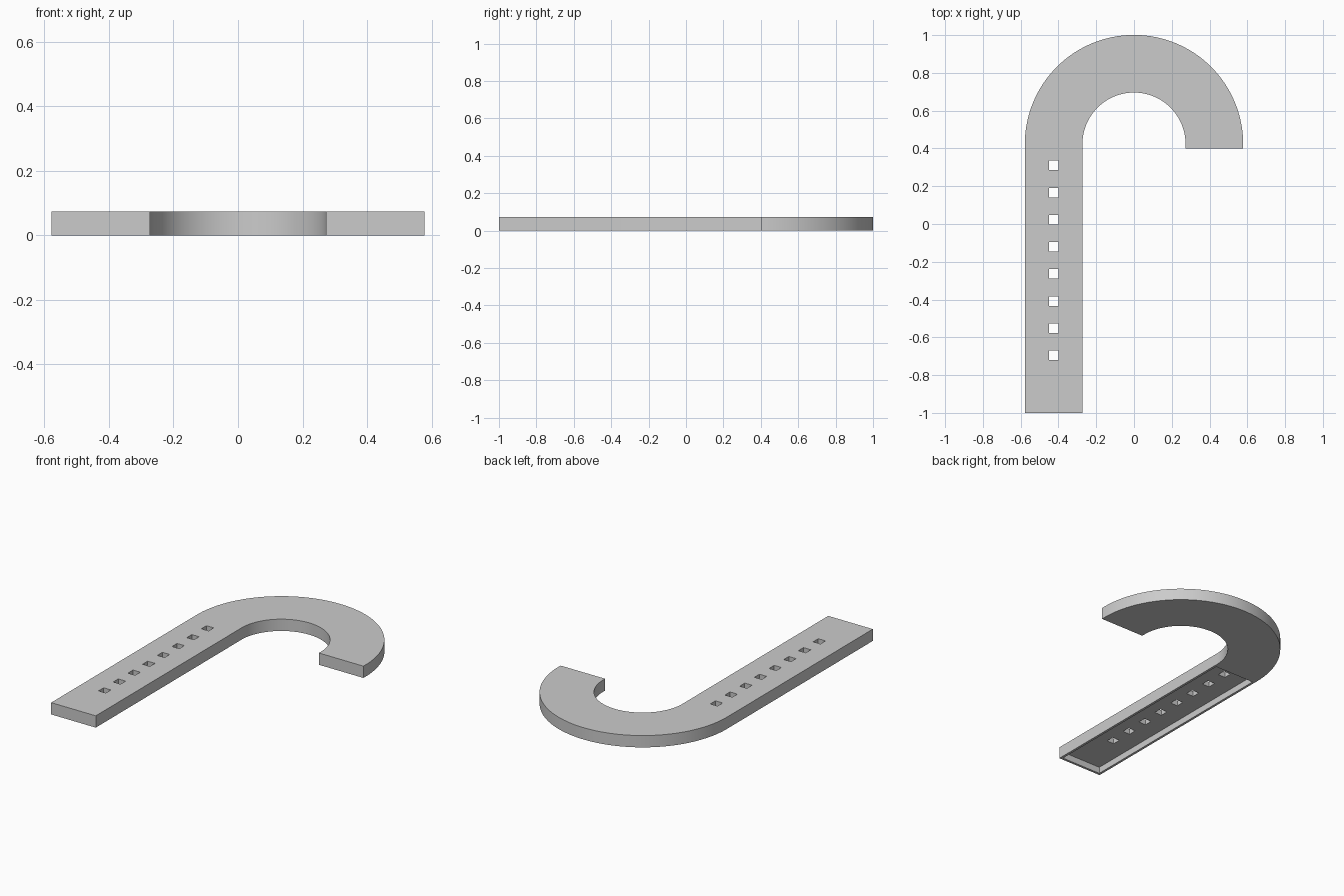
import bpy, bmesh
from math import pi, cos, sin, radians
from mathutils import Matrix, Vector

OUTER, INNER = 0.578, 0.273      # hook radii
HEIGHT = 0.073
HOOK_Y, TIP_Y = 0.423, 0.40      # hook centre and tip end
STEM_X = -(OUTER + INNER) / 2
WALL, RECESS = 0.015, 0.04
SEGMENTS = 64

if "Cube" in bpy.data.objects:
    bpy.data.objects.remove(bpy.data.objects["Cube"], do_unlink=True)

grey = bpy.data.materials.new("plain grey")
grey.use_nodes = True
grey.diffuse_color = (0.6, 0.6, 0.6, 1)
grey.node_tree.nodes["Principled BSDF"].inputs["Base Color"].default_value = (0.6, 0.6, 0.6, 1)


def finish(bm, name):
    bmesh.ops.recalc_face_normals(bm, faces=bm.faces)
    mesh = bpy.data.meshes.new(name)
    bm.to_mesh(mesh)
    bm.free()
    obj = bpy.data.objects.new(name, mesh)
    obj.data.materials.append(grey)
    bpy.context.collection.objects.link(obj)
    return obj


def add_box(bm, low, high):
    low, high = Vector(low), Vector(high)
    size = high - low
    matrix = Matrix.Translation((low + high) / 2) @ Matrix.Diagonal((*size, 1))
    bmesh.ops.create_cube(bm, size=1, matrix=matrix)


def arc(radius):
    angles = [pi * i / SEGMENTS for i in range(SEGMENTS + 1)]
    return [(radius * cos(a), HOOK_Y + radius * sin(a)) for a in angles]


def cut(target, cutter):
    cutter.hide_render = True
    mod = target.modifiers.new("cut", 'BOOLEAN')
    mod.operation = 'DIFFERENCE'
    mod.solver = 'EXACT'
    mod.object = cutter
    bpy.context.view_layer.objects.active = target
    bpy.ops.object.modifier_apply(modifier=mod.name)
    bpy.data.objects.remove(cutter, do_unlink=True)


# Cane outline: tip, outer arc, stem, inner arc back to the tip
outline = [(OUTER, TIP_Y)] + arc(OUTER) + [(-OUTER, -1), (-INNER, -1)]
outline += arc(INNER)[::-1] + [(INNER, TIP_Y)]
bm = bmesh.new()
base = bm.faces.new([bm.verts.new((x, y, 0)) for x, y in outline])
extruded = bmesh.ops.extrude_face_region(bm, geom=[base], use_keep_orig=True)
top = [v for v in extruded["geom"] if isinstance(v, bmesh.types.BMVert)]
bmesh.ops.translate(bm, verts=top, vec=(0, 0, HEIGHT))
cane = finish(bm, "cane_body")

# Shallow recess under the stem
bm = bmesh.new()
add_box(bm, (-OUTER + WALL, -1 + WALL, -0.1), (-INNER - WALL, TIP_Y, RECESS))
cut(cane, finish(bm, "recess_cutter"))

# Row of square holes through the stem
bm = bmesh.new()
half = 0.025
for i in range(8):
    y = -0.695 + i * 0.1436
    add_box(bm, (STEM_X - half, y - half, -0.1), (STEM_X + half, y + half, 0.2))
cut(cane, finish(bm, "hole_cutter"))

# Smooth hook walls with sharp edges
bpy.ops.object.select_all(action='DESELECT')
cane.select_set(True)
bpy.context.view_layer.objects.active = cane
bpy.ops.object.shade_smooth_by_angle(angle=radians(30))
